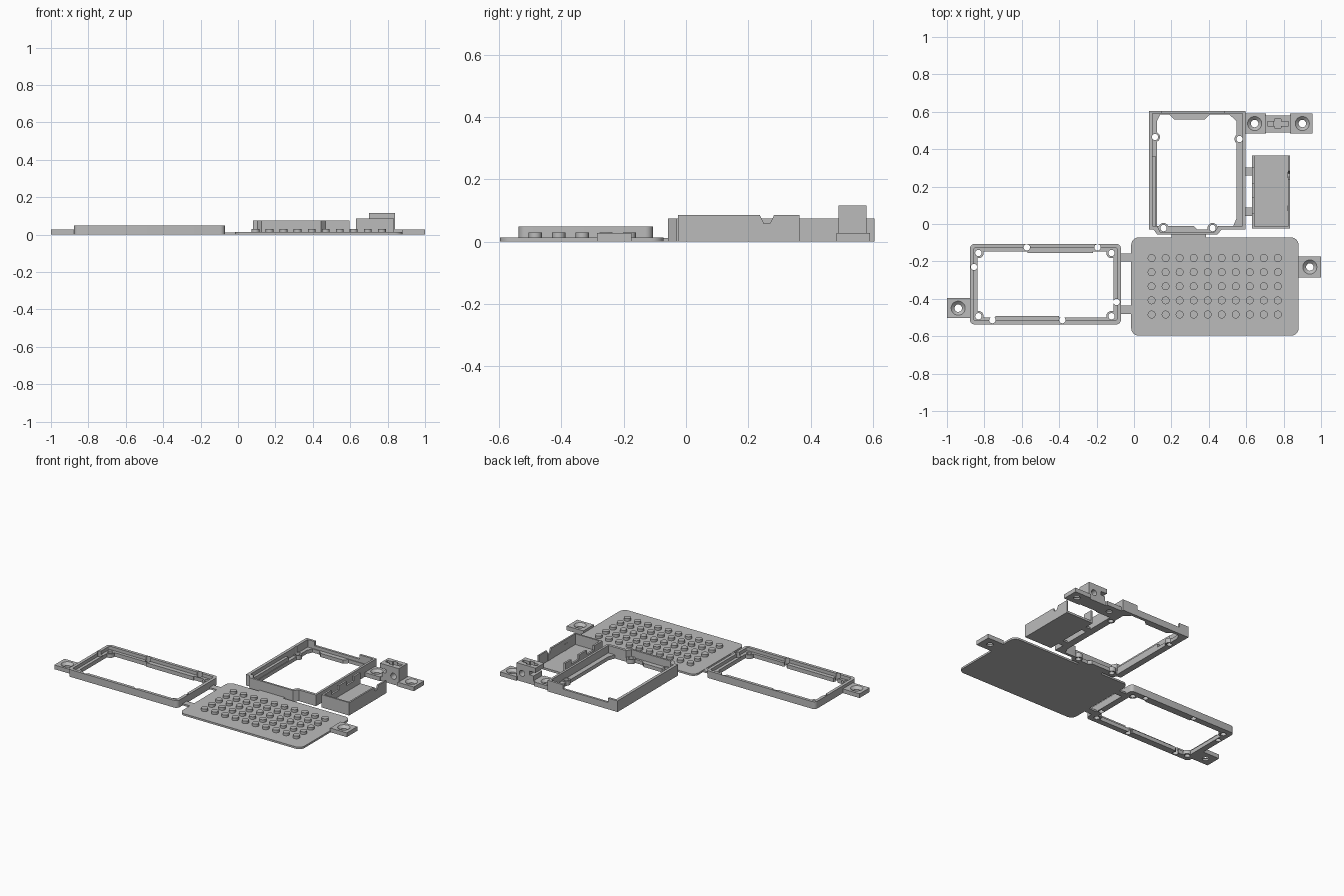
import bpy, bmesh, math

old = bpy.data.objects.get("Cube")
if old:
    bpy.data.objects.remove(old, do_unlink=True)

grey = bpy.data.materials.new("plain grey")
grey.use_nodes = True
grey.diffuse_color = (0.5, 0.5, 0.5, 1)
grey.node_tree.nodes["Principled BSDF"].inputs["Base Color"].default_value = (0.5, 0.5, 0.5, 1)


def finish(name, bm):
    bmesh.ops.recalc_face_normals(bm, faces=bm.faces)
    mesh = bpy.data.meshes.new(name)
    bm.to_mesh(mesh)
    bm.free()
    mesh.materials.append(grey)
    ob = bpy.data.objects.new(name, mesh)
    bpy.context.collection.objects.link(ob)
    return ob


def prism(name, outline, z0, z1):
    bm = bmesh.new()
    base = bm.faces.new([bm.verts.new((x, y, z0)) for x, y in outline])
    top = bmesh.ops.extrude_face_region(bm, geom=[base])
    verts = [v for v in top["geom"] if isinstance(v, bmesh.types.BMVert)]
    bmesh.ops.translate(bm, verts=verts, vec=(0, 0, z1 - z0))
    return finish(name, bm)


def rect(x0, x1, y0, y1, r=0.0):
    if not r:
        return [(x0, y0), (x1, y0), (x1, y1), (x0, y1)]
    pts = []
    corners = [(x1 - r, y1 - r), (x0 + r, y1 - r), (x0 + r, y0 + r), (x1 - r, y0 + r)]
    for q, (cx, cy) in enumerate(corners):
        for i in range(7):
            a = math.pi / 2 * (q + i / 6)
            pts.append((cx + r * math.cos(a), cy + r * math.sin(a)))
    return pts


def box(name, x0, x1, y0, y1, z0, z1, r=0.0):
    return prism(name, rect(x0, x1, y0, y1, r), z0, z1)


def cone(name, x, y, z0, z1, r0, r1, axis="Z"):
    bm = bmesh.new()
    bmesh.ops.create_cone(bm, cap_ends=True, segments=24, radius1=r0, radius2=r1, depth=z1 - z0)
    bmesh.ops.translate(bm, verts=bm.verts, vec=(x, y, (z0 + z1) / 2))
    return finish(name, bm)


def combine(ob, parts, operation="DIFFERENCE"):
    """Apply one boolean per part and drop the helper."""
    for part in parts:
        mod = ob.modifiers.new("cut", "BOOLEAN")
        mod.operation, mod.solver, mod.object = operation, "EXACT", part
        bpy.context.view_layer.objects.active = ob
        bpy.ops.object.modifier_apply(modifier=mod.name)
        bpy.data.objects.remove(part, do_unlink=True)
    return ob


def hole(x, y, r=0.017):
    return cone("hole_cutter", x, y, -0.05, 0.15, r, r)


def screw_tab(name, x0, x1, y0, y1, cx, cy):
    tab = box(name, x0, x1, y0, y1, 0, 0.028)
    return combine(tab, [hole(cx, cy, 0.02),
                         cone("sink_cutter", cx, cy, 0.010, 0.030, 0.018, 0.04)])


# Keypad plate with a grid of round studs
box("keypad_plate", -0.015, 0.88, -0.597, -0.072, 0, 0.0125, 0.04)
for row in range(5):
    for col in range(10):
        cone("keypad_stud", 0.094 + 0.075 * col, -0.182 - 0.0755 * row, 0.010, 0.030, 0.021, 0.021)

# Screen bezel: rounded rim, inner ledge, screw bosses and holes
bezel = box("screen_bezel", -0.877, -0.07, -0.537, -0.106, 0, 0.048, 0.025)
combine(bezel, [box("recess_cutter", -0.857, -0.09, -0.517, -0.126, 0.026, 0.1, 0.012),
                box("opening_cutter", -0.837, -0.11, -0.499, -0.147, -0.1, 0.1)])
corner_holes = [(x, y) for x in (-0.832, -0.12) for y in (-0.155, -0.493)]
combine(bezel, [cone("boss", x, y, 0, 0.026, 0.028, 0.028) for x, y in corner_holes], "UNION")
combine(bezel, [box("ledge_step", x0, x1, y0, y1, 0, 0.026) for x0, x1, y0, y1 in (
    (-0.57, -0.22, -0.155, -0.14), (-0.74, -0.40, -0.505, -0.491))], "UNION")
edge_holes = [(-0.573, -0.125), (-0.195, -0.125), (-0.855, -0.23),
              (-0.093, -0.417), (-0.383, -0.514), (-0.757, -0.514)]
combine(bezel, [hole(x, y) for x, y in corner_holes + edge_holes])

# Body frame: tall walls around an open middle
outline = [(0.08, 0.605), (0.08, -0.03), (0.105, -0.03), (0.125, -0.057), (0.44, -0.057),
           (0.465, -0.03), (0.595, -0.03), (0.595, 0.605)]
outline[4:6] = [(0.445, -0.057), (0.468, -0.03)]
frame = prism("body_frame", outline, 0, 0.074)
recess = [(0.1, 0.59), (0.1, -0.012), (0.125, -0.012), (0.14, -0.044), (0.43, -0.044),
          (0.45, -0.012), (0.58, -0.012), (0.58, 0.59)]
opening = [(0.122, 0.55), (0.14, 0.585), (0.19, 0.585), (0.215, 0.56), (0.38, 0.56),
           (0.405, 0.585), (0.51, 0.585), (0.548, 0.55), (0.548, 0.03), (0.53, -0.012),
           (0.45, -0.012), (0.40, -0.03), (0.34, -0.03), (0.32, -0.012), (0.122, -0.012)]
combine(frame, [prism("recess_cutter", recess, 0.024, 0.2),
                prism("opening_cutter", opening, -0.1, 0.2),
                box("back_notch_cutter", 0.15, 0.48, 0.58, 0.65, 0.045, 0.2)])
frame_holes = [(0.112, 0.465), (0.564, 0.454), (0.158, -0.022), (0.42, -0.022)]
combine(frame, [cone("boss", x, y, 0, 0.03, 0.027, 0.027) for x, y in frame_holes], "UNION")
combine(frame, [box("side_rib", 0.095, 0.118, -0.015, 0.36, 0, 0.05)], "UNION")
combine(frame, [hole(x, y) for x, y in frame_holes])

# Battery tray: thin walls with notched sides, open at the back
tray = box("battery_tray", 0.632, 0.835, -0.025, 0.365, 0, 0.085)
notch = [(0.235, 0.09), (0.25, 0.058), (0.27, 0.058), (0.285, 0.09)]
bm = bmesh.new()
face = bm.faces.new([bm.verts.new((0.8, y, z)) for y, z in notch])
side = bmesh.ops.extrude_face_region(bm, geom=[face])
bmesh.ops.translate(bm, verts=[v for v in side["geom"] if isinstance(v, bmesh.types.BMVert)],
                    vec=(0.1, 0, 0))
combine(tray, [box("tray_cutter", 0.645, 0.824, -0.014, 0.5, 0.014, 0.2),
               finish("notch_cutter", bm),
               box("wall_cutter", 0.6, 0.66, 0.06, 0.14, 0.055, 0.2),
               box("wall_cutter", 0.6, 0.66, 0.22, 0.30, 0.055, 0.2)])
for y in (0.085, 0.262):
    box("tray_catch", 0.822, 0.83, y - 0.015, y + 0.015, 0.014, 0.058)

# Belt clip block between two countersunk feet
screw_tab("clip_foot", 0.595, 0.705, 0.483, 0.59, 0.645, 0.537)
screw_tab("clip_foot", 0.835, 0.955, 0.483, 0.59, 0.90, 0.537)
clip = box("clip_block", 0.70, 0.84, 0.49, 0.58, 0, 0.116)
bore = cone("bore_cutter", 0, 0, -0.1, 0.1, 0.02, 0.02)
bore.rotation_euler.x = math.pi / 2
bore.location = (0.80, 0.537, 0.055)
bpy.context.view_layer.update()
combine(clip, [bore,
               box("slot_cutter", 0.715, 0.825, 0.525, 0.549, 0.085, 0.2),
               box("cross_cutter", 0.752, 0.785, 0.513, 0.561, 0.085, 0.2),
               box("side_cutter", 0.69, 0.715, 0.45, 0.6, 0.028, 0.085),
               box("side_cutter", 0.715, 0.745, 0.45, 0.6, 0.06, 0.085)])

# Outer screw tabs
screw_tab("left_screw_tab", 0.878, 1.0, -0.285, -0.175, 0.94, -0.23)
screw_tab("right_screw_tab", -1.0, -0.875, -0.502, -0.395, -0.94, -0.45)

# Thin bridges joining the parts
for x0, x1, y0, y1 in ((-0.075, -0.01, -0.2, -0.157), (-0.075, -0.01, -0.482, -0.437),
                       (0.2, 0.385, -0.075, -0.05), (0.59, 0.635, 0.26, 0.303),
                       (0.59, 0.635, 0.043, 0.088)):
    box("bridge", x0, x1, y0, y1, 0, 0.0115)

# Smooth the round surfaces only
bpy.ops.object.select_all(action="DESELECT")
for ob in bpy.context.scene.objects:
    if ob.type == "MESH":
        ob.select_set(True)
bpy.ops.object.shade_smooth_by_angle(angle=math.radians(30))
